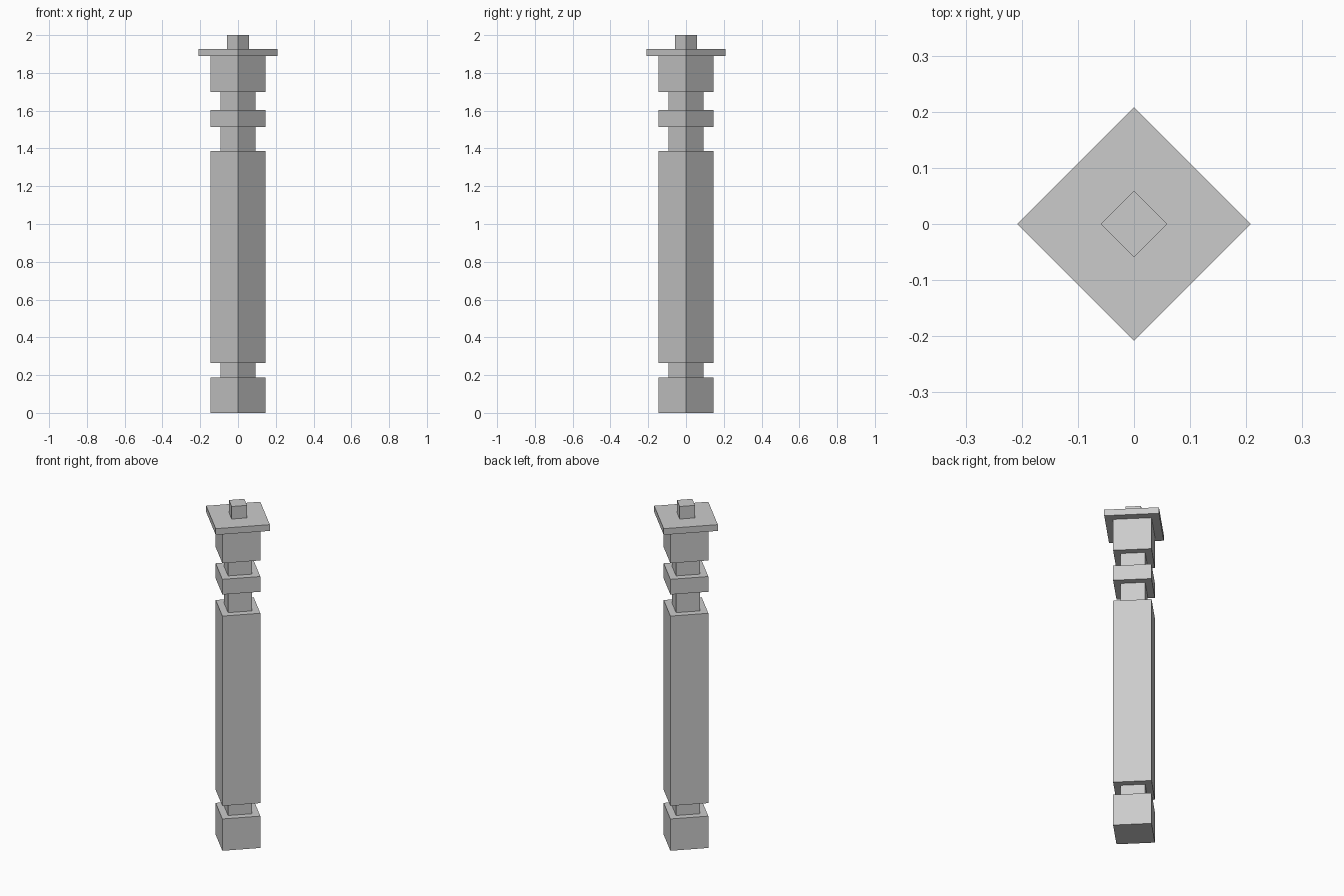
import bpy
import bmesh
from math import pi

cube = bpy.data.objects.get("Cube")
if cube:
    bpy.data.objects.remove(cube, do_unlink=True)

# One plain grey for the whole post
grey = bpy.data.materials.new("stone_grey")
grey.use_nodes = True
colour = (0.6, 0.6, 0.6, 1)
grey.diffuse_color = colour
grey.node_tree.nodes["Principled BSDF"].inputs["Base Color"].default_value = colour


def square_block(name, radius, bottom, top):
    """Square prism with its corners on the x and y axes."""
    bm = bmesh.new()
    bmesh.ops.create_cone(bm, cap_ends=True, segments=4, radius1=radius,
                          radius2=radius, depth=top - bottom)
    # Put a corner on the x axis whatever the starting angle
    v = bm.verts[:][0].co
    if abs(v.x) > 0.1 * radius and abs(v.y) > 0.1 * radius:
        for vert in bm.verts:
            x, y = vert.co.x, vert.co.y
            vert.co.x, vert.co.y = (x - y) / 2 ** 0.5, (x + y) / 2 ** 0.5
    mesh = bpy.data.meshes.new(name)
    bm.to_mesh(mesh)
    bm.free()
    mesh.materials.append(grey)
    obj = bpy.data.objects.new(name, mesh)
    obj.location.z = (bottom + top) / 2
    bpy.context.collection.objects.link(obj)


WIDE, NECK, CAP, FINIAL = 0.146, 0.093, 0.208, 0.059

# Stacked blocks from the ground up: name, corner radius, top height
parts = [
    ("base_block", WIDE, 0.188),
    ("lower_neck", NECK, 0.265),
    ("shaft", WIDE, 1.386),
    ("middle_neck", NECK, 1.513),
    ("collar", WIDE, 1.603),
    ("upper_neck", NECK, 1.698),
    ("head_block", WIDE, 1.889),
    ("cap_plate", CAP, 1.926),
    ("finial", FINIAL, 2.0),
]
bottom = 0
for name, radius, top in parts:
    square_block(name, radius, bottom, top)
    bottom = top
